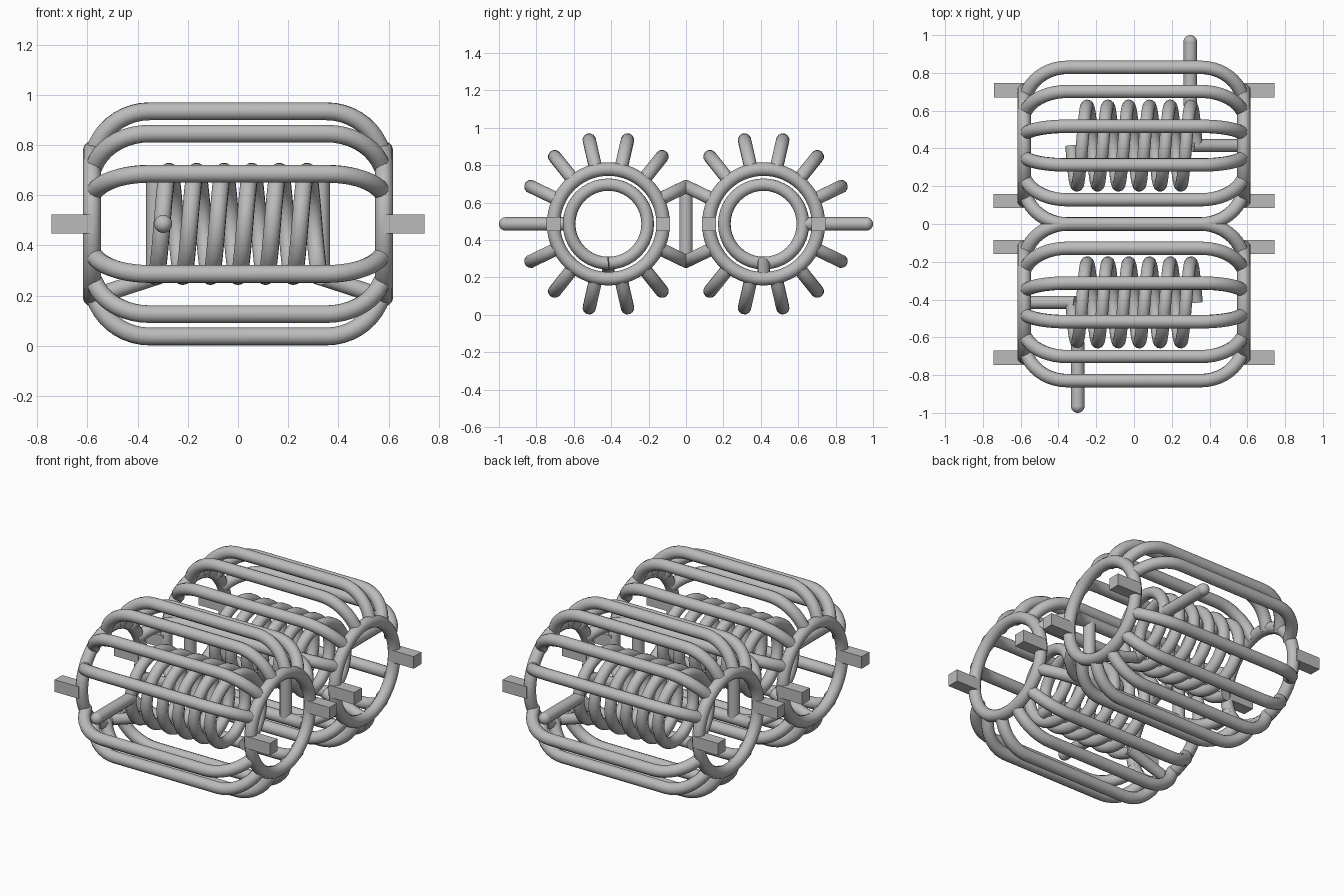
import bpy, math
from mathutils import Matrix, Vector

if "Cube" in bpy.data.objects:
    bpy.data.objects.remove(bpy.data.objects["Cube"])

WIRE = 0.036        # wire radius
MID_Z = 0.486       # height of both cage axes
MID_Y = 0.415       # distance of each cage axis from the centre
RING_R, RING_X = 0.293, 0.582
COIL_R, COIL_X = 0.21, 0.33
BAR_R, BEND = 0.46, 0.23

grey = bpy.data.materials.new("plain grey")
grey.use_nodes = True
grey.diffuse_color = (0.5, 0.5, 0.5, 1)
grey.node_tree.nodes["Principled BSDF"].inputs["Base Color"].default_value = (0.5, 0.5, 0.5, 1)


def finish(obj, smooth=True):
    obj.data.materials.clear()
    obj.data.materials.append(grey)
    if smooth:
        bpy.ops.object.select_all(action='DESELECT')
        obj.select_set(True)
        bpy.context.view_layer.objects.active = obj
        bpy.ops.object.shade_smooth_by_angle(angle=math.radians(40))
    return obj


def tube(name, paths, place, radius=WIRE, closed=False):
    """Round wire swept along one or more paths, as one mesh."""
    curve = bpy.data.curves.new(name, 'CURVE')
    curve.dimensions = '3D'
    curve.bevel_depth = radius
    curve.bevel_resolution = 4
    curve.use_fill_caps = True
    for path in paths:
        spline = curve.splines.new('POLY')
        spline.points.add(len(path) - 1)
        for point, co in zip(spline.points, path):
            point.co = (*(place @ Vector(co)), 1)
        spline.use_cyclic_u = closed
    temp = bpy.data.objects.new(name + "_path", curve)
    bpy.context.collection.objects.link(temp)
    graph = bpy.context.evaluated_depsgraph_get()
    mesh = bpy.data.meshes.new_from_object(temp.evaluated_get(graph))
    bpy.data.objects.remove(temp)
    mesh.name = name
    obj = bpy.data.objects.new(name, mesh)
    bpy.context.collection.objects.link(obj)
    return finish(obj)


def around(x, radius, angle):
    """Point about the cage axis; angle 0 faces outward, 90 degrees is up."""
    return (x, -radius * math.cos(angle), radius * math.sin(angle))


def bar_path(angle):
    """Straight bar whose bent ends drop onto the two rings."""
    half = [(RING_X, RING_R - 0.01)]
    for i in range(10):
        a = math.radians(17 + (90 - 17) * i / 9)
        half.append((RING_X - BEND + BEND * math.cos(a), BAR_R - BEND + BEND * math.sin(a)))
    profile = half + [(-x, r) for x, r in reversed(half)]
    return [around(x, r, angle) for x, r in profile]


def build_cage(side, turn):
    place = Matrix.Rotation(turn, 4, 'Z') @ Matrix.Translation((0, -MID_Y, 0))
    place = Matrix.Translation((0, 0, MID_Z)) @ place

    # End rings
    steps = 64
    tube(side + "_end_rings",
         [[around(x, RING_R, math.tau * i / steps) for i in range(steps)]
          for x in (-RING_X, RING_X)], place, closed=True)

    # Cage bars, with the outward and inward places left open
    count = 14
    tube(side + "_cage_bars",
         [bar_path(math.tau * k / count) for k in range(count) if k % 7], place)

    # Coil of six turns, beginning and ending at the bottom
    turns, per_turn = 6, 40
    total = turns * per_turn
    tube(side + "_coil",
         [[around(-COIL_X + 2 * COIL_X * i / total, COIL_R,
                  math.tau * i / per_turn - math.pi / 2) for i in range(total + 1)]],
         place, radius=0.034)

    # Lead from the coil to the ring
    tube(side + "_coil_lead",
         [[(-COIL_X + 0.02, 0, -COIL_R + 0.005), (-RING_X, 0, -RING_R)]], place, radius=0.034)

    # Outward rod with a rounded tip
    rod_x = -0.298
    tip_y = MID_Y - 1 + WIRE
    tube(side + "_rod", [[(rod_x, -COIL_R, 0), (rod_x, tip_y, 0)]], place)
    bpy.ops.mesh.primitive_uv_sphere_add(segments=24, ring_count=12, radius=WIRE,
                                         location=place @ Vector((rod_x, tip_y, 0)))
    tip = bpy.context.object
    tip.name = side + "_rod_tip"
    finish(tip)

    # Square tabs on the rings
    for sx, end in ((-1, "right"), (1, "left")):
        for sy, pos in ((-1, "outer"), (1, "inner")):
            spot = place @ Vector((sx * 0.66, sy * RING_R, 0))
            bpy.ops.mesh.primitive_cube_add(size=1, location=spot)
            tab = bpy.context.object
            tab.name = f"{side}_{pos}_tab_{end}"
            tab.data.transform(Matrix.Diagonal((0.165, 0.075, 0.075, 1)))
            finish(tab, smooth=False)


build_cage("front", 0)
build_cage("rear", math.pi)

# Upright posts between the bars the two cages share
reach = BAR_R * math.sin(math.tau / 14)
tube("centre_posts",
     [[(x, 0, -reach), (x, 0, reach)] for x in (-COIL_X, COIL_X)],
     Matrix.Translation((0, 0, MID_Z)))
